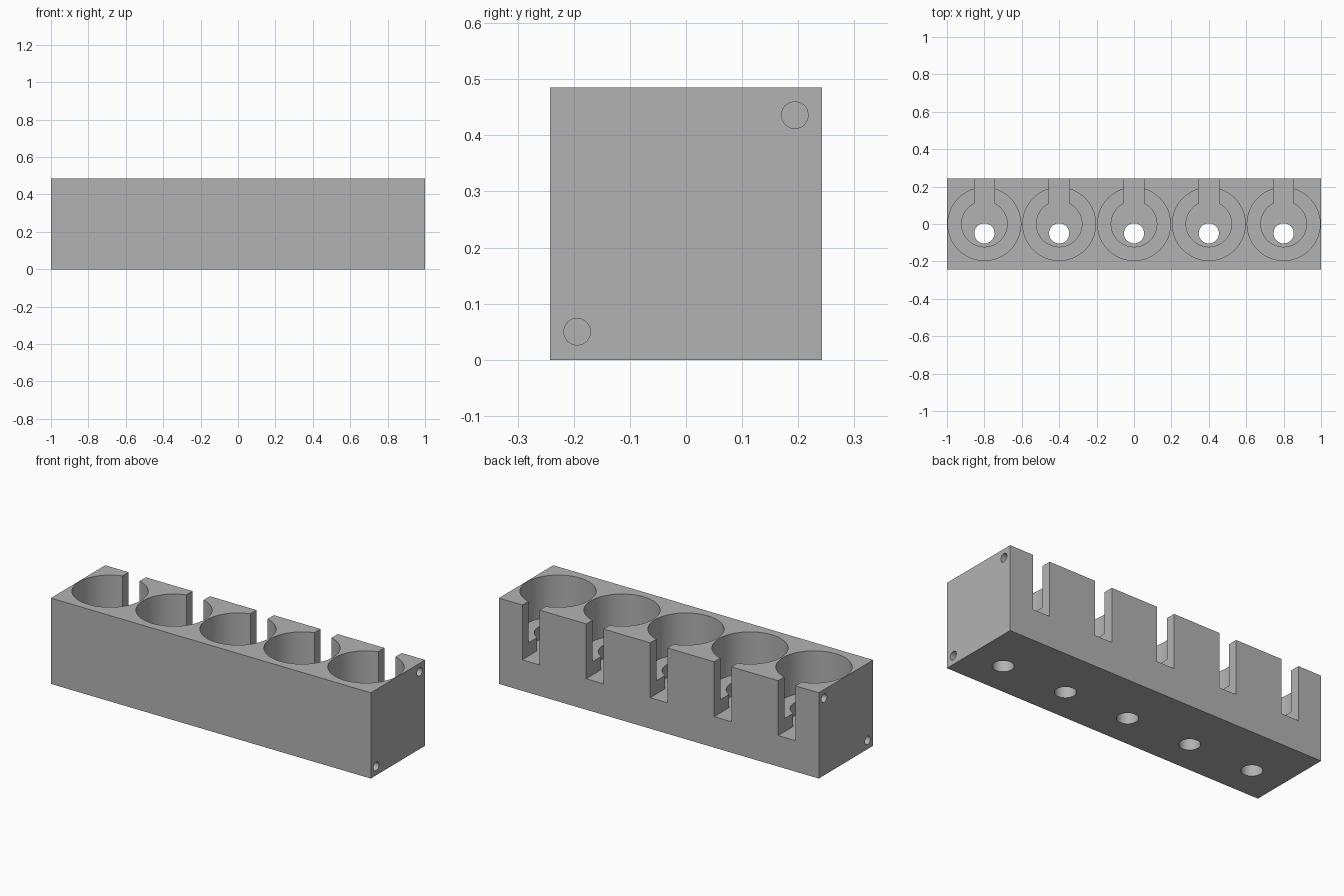
import bpy
import math

# Remove the default object
cube = bpy.data.objects.get("Cube")
if cube:
    bpy.data.objects.remove(cube, do_unlink=True)

LENGTH, SIDE = 2.0, 0.485
POCKET_FLOOR, SLOT_FLOOR = 0.25, 0.175
SPACING = 0.4

grey = bpy.data.materials.new("plain grey")
grey.use_nodes = True
COLOUR = (0.45, 0.45, 0.45, 1)
grey.diffuse_color = COLOUR
grey.node_tree.nodes["Principled BSDF"].inputs["Base Color"].default_value = COLOUR


def box(name, low, high):
    """Box between two opposite corners."""
    centre = [(a + b) / 2 for a, b in zip(low, high)]
    bpy.ops.mesh.primitive_cube_add(size=1, location=centre)
    ob = bpy.context.object
    ob.name = name
    ob.scale = [b - a for a, b in zip(low, high)]
    bpy.ops.object.transform_apply(location=False, rotation=False, scale=True)
    ob.data.materials.append(grey)
    return ob


def cylinder(name, radius, centre, depth, sides=64, along_x=False):
    turn = (0, math.pi / 2, 0) if along_x else (0, 0, 0)
    bpy.ops.mesh.primitive_cylinder_add(vertices=sides, radius=radius, depth=depth,
                                        location=centre, rotation=turn)
    ob = bpy.context.object
    ob.name = name
    ob.data.materials.append(grey)
    return ob


def upright(name, radius, x, y, floor, top=0.6, sides=64):
    return cylinder(name, radius, (x, y, (floor + top) / 2), top - floor, sides)


# Main block
block = box("holder_block", (-LENGTH / 2, -SIDE / 2, 0), (LENGTH / 2, SIDE / 2, SIDE))
cutters = []

# Round pocket, keyhole recess, rear slot and drain hole for each station
for i in range(5):
    x = (i - 2) * SPACING
    cutters += [
        upright("pocket_cutter", 0.195, x, 0, POCKET_FLOOR),
        upright("recess_cutter", 0.122, x, 0.0, SLOT_FLOOR),
        box("slot_cutter", (x - 0.054, 0, SLOT_FLOOR), (x + 0.054, 0.4, 0.6)),
        upright("drain_cutter", 0.054, x, -0.05, -0.1, 0.3, 32),
    ]

# Pin holes in opposite corners of both ends
for end in (-1, 1):
    for y, z in ((-0.194, 0.05), (0.194, 0.436)):
        cutters.append(cylinder("pin_hole_cutter", 0.024, (end, y, z), 0.1, 16, True))

# Cut every opening out of the block
for cutter in cutters:
    mod = block.modifiers.new(cutter.name, "BOOLEAN")
    mod.operation = "DIFFERENCE"
    mod.solver = "EXACT"
    mod.object = cutter
    bpy.context.view_layer.objects.active = block
    bpy.ops.object.modifier_apply(modifier=mod.name)
for cutter in cutters:
    bpy.data.objects.remove(cutter, do_unlink=True)

# Crisp edges with smooth round walls
bpy.ops.object.select_all(action="DESELECT")
block.select_set(True)
bpy.context.view_layer.objects.active = block
bpy.ops.object.shade_smooth_by_angle(angle=math.radians(30))
